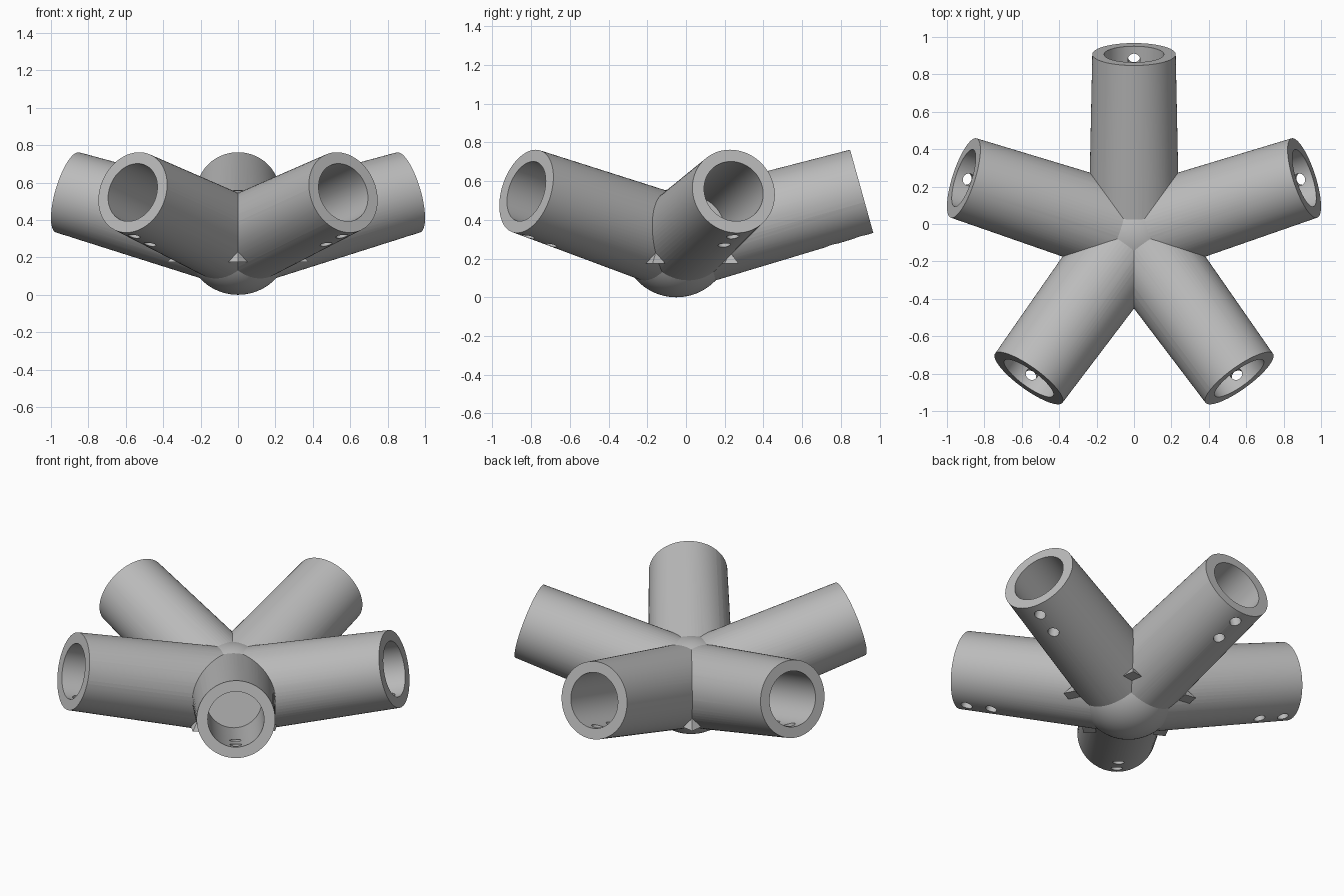
import bpy, math
from mathutils import Vector, Matrix

if "Cube" in bpy.data.objects:
    bpy.data.objects.remove(bpy.data.objects["Cube"])

HUB = Vector((0, -0.05, 0.28))
TILT = math.radians(15.6)
LENGTH = 0.994
ANGLES = [math.radians(90 + 72 * i) for i in range(5)]

grey = bpy.data.materials.new("plain grey")
grey.use_nodes = True
colour = (0.5, 0.5, 0.5, 1)
grey.diffuse_color = colour
grey.node_tree.nodes["Principled BSDF"].inputs["Base Color"].default_value = colour


def direction(angle, tilt):
    return Vector((math.cos(angle) * math.cos(tilt),
                   math.sin(angle) * math.cos(tilt), math.sin(tilt)))


def rod(name, start, end, r1, r2, sides=72):
    """Tapered cylinder between two points."""
    axis = end - start
    bpy.ops.mesh.primitive_cone_add(vertices=sides, radius1=r1, radius2=r2, depth=axis.length)
    ob = bpy.context.object
    ob.name = name
    ob.data.transform(Matrix.Translation((start + end) / 2)
                      @ axis.to_track_quat('Z', 'Y').to_matrix().to_4x4())
    ob.data.materials.append(grey)
    return ob


def combine(target, other, operation):
    """Apply a boolean and remove the helper."""
    other.hide_render = True
    mod = target.modifiers.new("combine", 'BOOLEAN')
    mod.operation, mod.solver, mod.object = operation, 'EXACT', other
    bpy.context.view_layer.objects.active = target
    bpy.ops.object.modifier_apply(modifier=mod.name)
    bpy.data.objects.remove(other)


# Central ball
bpy.ops.mesh.primitive_uv_sphere_add(segments=80, ring_count=40, radius=0.28)
hub = bpy.context.object
hub.name = "five_way_hub"
hub.data.transform(Matrix.Translation(HUB))
hub.data.materials.append(grey)

# Five slightly tapered sockets
for a in ANGLES:
    d = direction(a, TILT)
    combine(hub, rod("socket", HUB, HUB + d * LENGTH, 0.243, 0.223), 'UNION')

# Blind bores and the screw holes below them
for a in ANGLES:
    d = direction(a, TILT)
    down = direction(a, TILT - math.pi / 2)
    combine(hub, rod("bore", HUB + d * 0.32, HUB + d * 1.1, 0.16, 0.16), 'DIFFERENCE')
    for t in (0.77, 0.92):
        p = HUB + d * t
        combine(hub, rod("screw_hole", p, p + down * 0.3, 0.033, 0.033, 24), 'DIFFERENCE')

bpy.ops.object.select_all(action='DESELECT')
hub.select_set(True)
bpy.context.view_layer.objects.active = hub
bpy.ops.object.shade_smooth_by_angle(angle=math.radians(25))

# Small pyramids in the valleys between sockets
for i, a in enumerate(ANGLES):
    valley = a + math.pi / 5
    p = HUB + direction(valley, 0) * 0.345
    p.z = 0.175
    bpy.ops.mesh.primitive_cone_add(vertices=4, radius1=0.052, radius2=0, depth=0.056)
    spike = bpy.context.object
    spike.name = f"valley_pyramid_{i + 1}"
    spike.data.transform(Matrix.Translation(p + Vector((0, 0, 0.028)))
                         @ Matrix.Rotation(valley, 4, 'Z'))
    spike.data.materials.append(grey)
